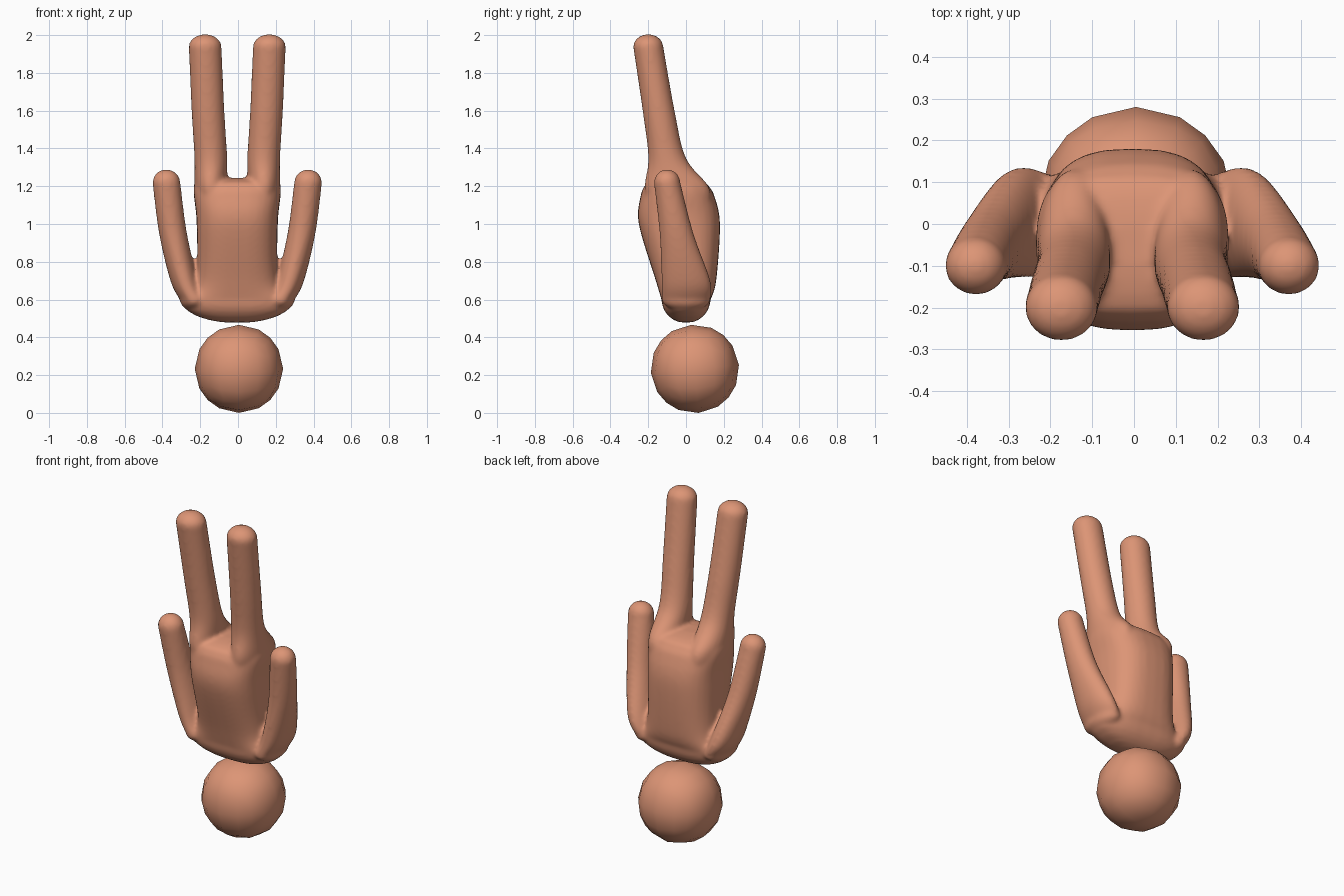
import bpy, bmesh, math
from mathutils import Matrix, Vector

cube = bpy.data.objects.get("Cube")
if cube:
    bpy.data.objects.remove(cube)

clay = bpy.data.materials.new("terracotta")
clay.use_nodes = True
colour = (0.72, 0.3, 0.18, 1)
clay.diffuse_color = colour
clay.node_tree.nodes["Principled BSDF"].inputs["Base Color"].default_value = colour


def signed_power(value, exponent):
    return math.copysign(abs(value) ** exponent, value)


def smooth_path(sections, steps=8):
    """Pass a smooth curve through sections of (z, x, half width, front, back)."""
    points = [Vector(section) for section in sections]
    points = [points[0]] + points + [points[-1]]
    path = []
    for before, start, end, after in zip(points, points[1:], points[2:], points[3:]):
        leave, arrive = (end - before) / 2, (after - start) / 2
        for step in range(steps):
            t = step / steps
            blend = t * t * (3 - 2 * t)
            path.append(start.lerp(end, blend)
                        + leave * t * (1 - t) ** 2 - arrive * t * t * (1 - t))
    return path + [points[-1]]


def dome(section, height, steps=6):
    """Shrink a section along a quarter circle to round off an end."""
    z, x, width, front, back = section
    middle, depth = (front + back) / 2, (back - front) / 2
    rings = []
    for step in range(1, steps):
        angle = math.pi / 2 * step / steps
        scale = math.cos(angle)
        rings.append((z + height * math.sin(angle), x, width * scale,
                      middle - depth * scale, middle + depth * scale))
    return rings


def add_shell(bm, sections, bottom, top, side=1, squareness=2, sides=32):
    """Loft level ovals through the sections and close both ends with domes."""
    path = smooth_path(sections)
    rings = dome(path[0], -bottom)[::-1] + path + dome(path[-1], top)
    loops = []
    for z, x, width, front, back in rings:
        loop = []
        for i in range(sides):
            angle = math.tau * i / sides
            across = signed_power(math.cos(angle), 2 / squareness)
            along = signed_power(math.sin(angle), 2 / squareness)
            loop.append(bm.verts.new((side * (x + width * across),
                                      (front + back + (back - front) * along) / 2, z)))
        loops.append(loop)
    faces = [bm.faces.new(loops[0]), bm.faces.new(loops[-1])]
    for low, high in zip(loops, loops[1:]):
        for i in range(sides):
            faces.append(bm.faces.new((low[i - 1], low[i], high[i], high[i - 1])))
    bmesh.ops.recalc_face_normals(bm, faces=faces)


def make_object(name, bm):
    mesh = bpy.data.meshes.new(name)
    bm.to_mesh(mesh)
    bm.free()
    mesh.materials.append(clay)
    mesh.shade_smooth()
    obj = bpy.data.objects.new(name, mesh)
    bpy.context.collection.objects.link(obj)
    return obj


# Torso with broad shoulders at the bottom: height, half width, front, back
torso = [(z, 0, width, front, back) for z, width, front, back in (
    (0.6, 0.3, -0.13, 0.13),
    (0.7, 0.22, -0.16, 0.16),
    (1, 0.215, -0.25, 0.18),
    (1.15, 0.23, -0.24, 0.15),
    (1.2, 0.23, -0.22, 0.12))]

# Leg leaning forward from the hips: height, distance out, front, back
leg = [(z, x, 0.087, front, back) for z, x, front, back in (
    (1.1, 0.13, -0.2, 0.13),
    (1.2, 0.14, -0.22, 0.12),
    (1.35, 0.14, -0.2, 0),
    (1.6, 0.155, -0.23, -0.06),
    (1.94, 0.17, -0.28, -0.12))]

# Arm reaching up from the shoulder: height, distance out, front, back
arm = [(z, x, 0.074, front, back) for z, x, front, back in (
    (0.6, 0.23, -0.13, 0.13),
    (0.7, 0.28, -0.13, 0.13),
    (0.95, 0.34, -0.14, 0.04),
    (1.22, 0.375, -0.17, -0.03))]

# Body: overlapping shells fused into one soft skin
bm = bmesh.new()
add_shell(bm, torso, bottom=0.125, top=0.045, squareness=2.7)
for side in (1, -1):
    add_shell(bm, leg, bottom=0.1, top=0.065, side=side)
    add_shell(bm, arm, bottom=0.06, top=0.07, side=side)
body = make_object("body", bm)
body.location.x = -0.004
fuse = body.modifiers.new("fuse", "REMESH")
fuse.mode = "VOXEL"
fuse.voxel_size = 0.011
fuse.use_smooth_shade = True
soften = body.modifiers.new("soften", "SMOOTH")
soften.iterations = 10

# Head: a coarse ball made from a rounded cube, slightly tilted
bm = bmesh.new()
bmesh.ops.create_cube(bm, size=2)
bmesh.ops.subdivide_edges(bm, edges=bm.edges[:], cuts=3, use_grid_fill=True)
for vert in bm.verts:
    vert.co = vert.co.normalized() * 0.234
bmesh.ops.transform(bm, verts=bm.verts[:], matrix=Matrix.Rotation(math.radians(5), 4, "X"))
head = make_object("head", bm)
head.location = (0.005, 0.047, 0.233)
